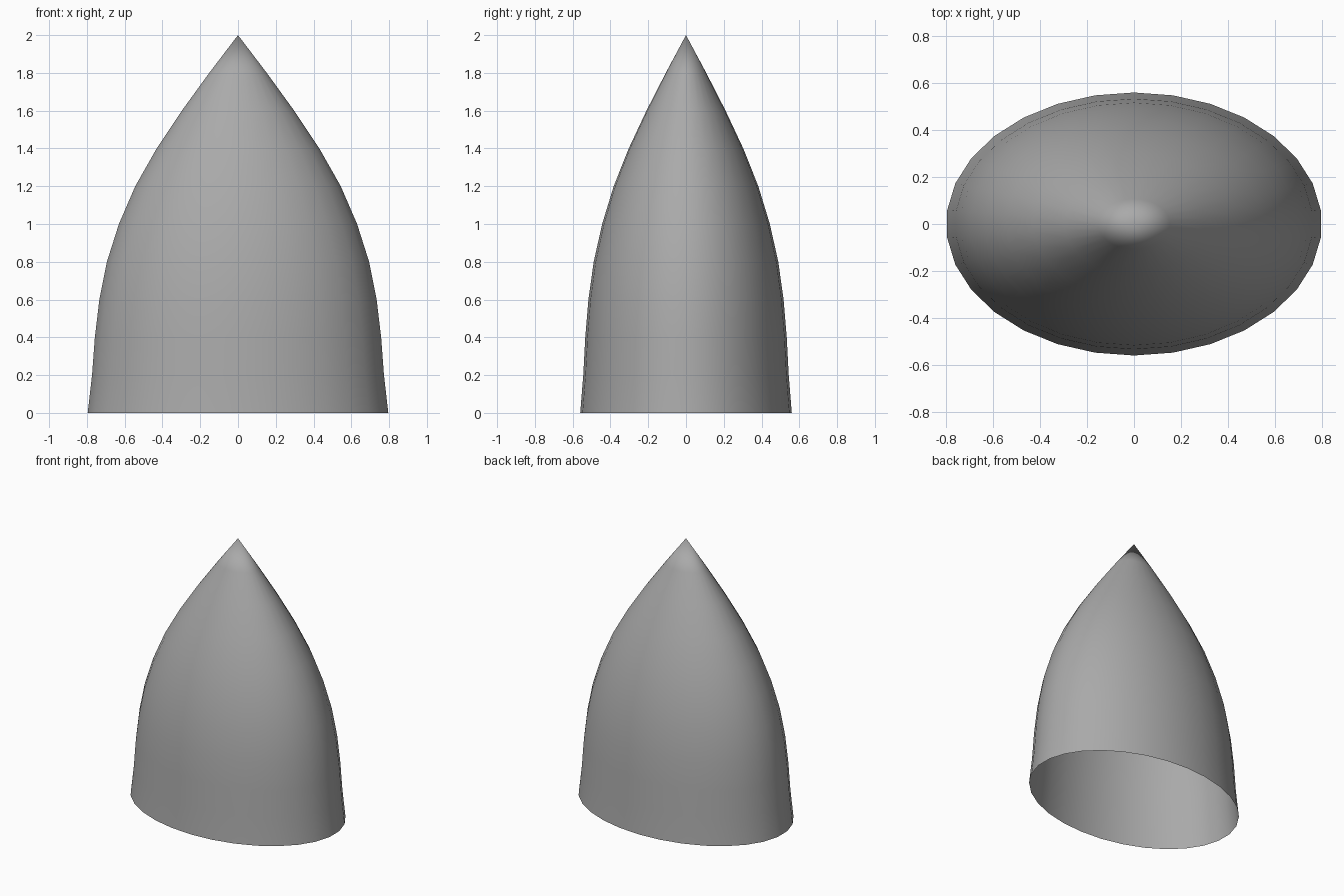
import bpy, bmesh
from math import sin, cos, tau

if "Cube" in bpy.data.objects:
    bpy.data.objects.remove(bpy.data.objects["Cube"], do_unlink=True)

SIDES = 30
STEP = 0.2          # height of each ring
DEPTH = 0.7         # depth of the oval relative to its width
RADII = [0.8, 0.777, 0.762, 0.738, 0.698, 0.634, 0.547, 0.433, 0.299, 0.153]

# Plain grey material
grey = bpy.data.materials.new("plain_grey")
grey.use_nodes = True
color = (0.4, 0.4, 0.4, 1)
grey.diffuse_color = color
grey.node_tree.nodes["Principled BSDF"].inputs["Base Color"].default_value = color

# Oval rings, open at the bottom
bm = bmesh.new()
rings = []
for level, r in enumerate(RADII):
    angles = [tau * i / SIDES for i in range(SIDES)]
    rings.append([bm.verts.new((r * sin(a), -r * DEPTH * cos(a), level * STEP))
                  for a in angles])
tip = bm.verts.new((0, 0, len(RADII) * STEP))

# Walls between the rings, then a fan up to the pointed tip
for i in range(SIDES):
    j = (i + 1) % SIDES
    for low, high in zip(rings, rings[1:]):
        bm.faces.new((low[i], low[j], high[j], high[i]))
    bm.faces.new((rings[-1][i], rings[-1][j], tip))
for face in bm.faces:
    face.smooth = True

mesh = bpy.data.meshes.new("pointed_shell")
bm.to_mesh(mesh)
bm.free()
mesh.materials.append(grey)
shell = bpy.data.objects.new("pointed_shell", mesh)
bpy.context.collection.objects.link(shell)
